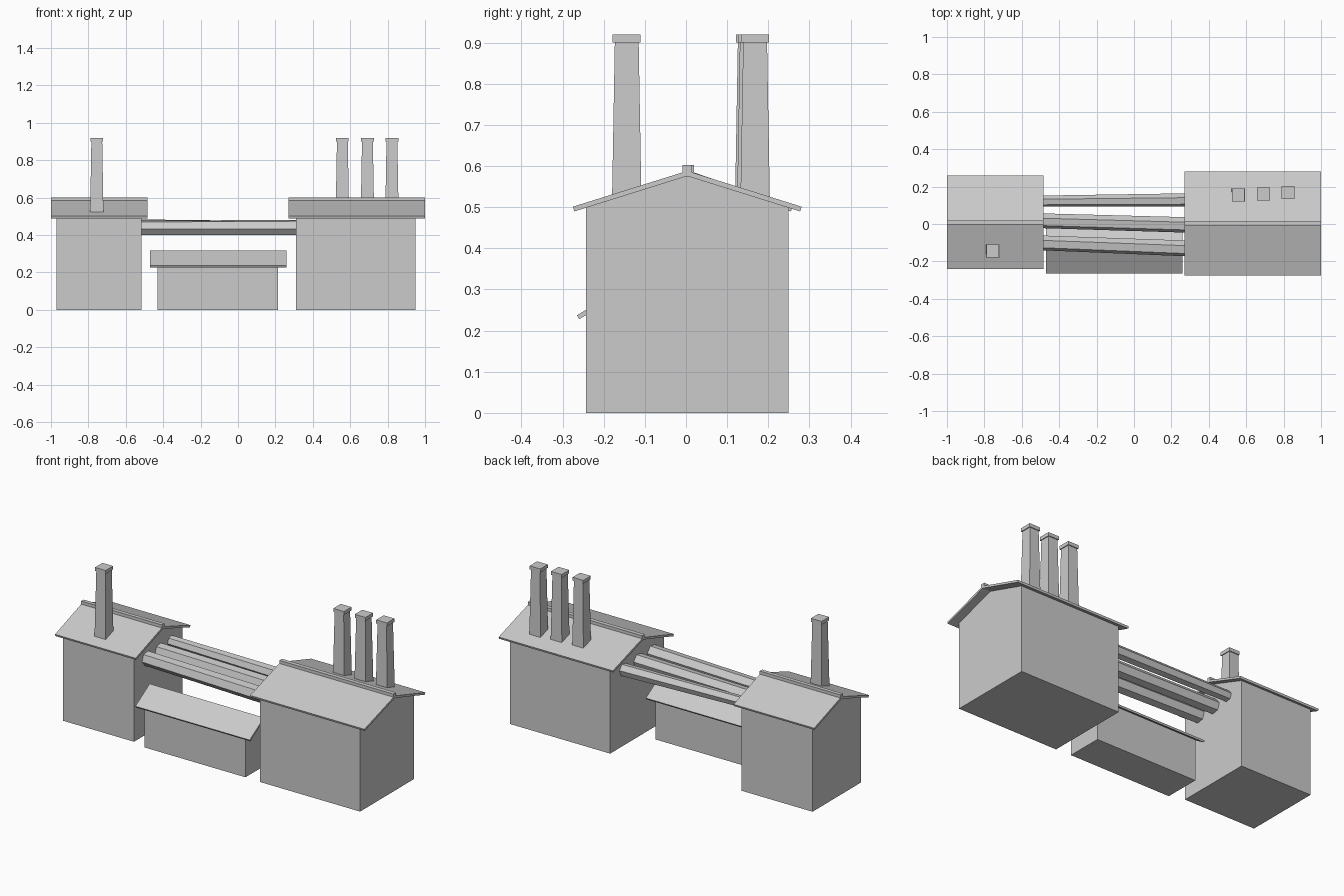
import bpy, math
from mathutils import Vector

cube = bpy.data.objects.get("Cube")
if cube:
    bpy.data.objects.remove(cube, do_unlink=True)

grey = bpy.data.materials.new("plain_grey")
grey.use_nodes = True
COLOR = (0.6, 0.6, 0.6, 1)
grey.diffuse_color = COLOR
grey.node_tree.nodes["Principled BSDF"].inputs["Base Color"].default_value = COLOR


def loft(name, rings):
    """Closed solid through rings of equal point count."""
    n = len(rings[0])
    verts = [p for ring in rings for p in ring]
    faces = [list(range(n))[::-1], [len(verts) - n + i for i in range(n)]]
    for r in range(len(rings) - 1):
        for i in range(n):
            a, b = r * n + i, r * n + (i + 1) % n
            faces.append([a, b, b + n, a + n])
    mesh = bpy.data.meshes.new(name)
    mesh.from_pydata(verts, [], faces)
    mesh.materials.append(grey)
    obj = bpy.data.objects.new(name, mesh)
    bpy.context.collection.objects.link(obj)
    return obj


def extrude_x(name, profile, x0, x1):
    """Extrude a counter-clockwise (y, z) profile along x."""
    return loft(name, [[(x, y, z) for y, z in profile] for x in (x0, x1)])


def gable_house(name, wall_x, roof_x, mid, half, wall_top, eave, eave_top, ridge, thick):
    """Gabled walls under a thin two-sided roof with square-cut eaves."""
    slope = (ridge - eave_top) / eave
    under = ridge - thick * math.hypot(1, slope)
    extrude_x(name + "_walls",
              [(mid - half, 0), (mid + half, 0), (mid + half, wall_top),
               (mid, under), (mid - half, wall_top)], *wall_x)
    dy = thick * slope / math.hypot(1, slope)
    dz = thick / math.hypot(1, slope)
    extrude_x(name + "_roof",
              [(mid - eave + dy, eave_top - dz), (mid, under),
               (mid + eave - dy, eave_top - dz), (mid + eave, eave_top),
               (mid, ridge), (mid - eave, eave_top)], *roof_x)


def ridge_beam(name, mid, half, x0, x1):
    extrude_x(name, [(mid - half, 0.575), (mid + half, 0.575),
                     (mid + half, 0.602), (mid - half, 0.602)], x0, x1)


def chimney(name, x, y):
    """Tapered square stack with a flat cap."""
    def square(h, z):
        return [(x - h, y - h, z), (x + h, y - h, z), (x + h, y + h, z), (x - h, y + h, z)]
    loft(name + "_stack", [square(0.036, 0.5), square(0.029, 0.9)])
    loft(name + "_cap", [square(0.034, 0.9), square(0.034, 0.92)])


def pipe(name, start, end, r0, r1):
    """Six-sided pipe, rolled slightly about its length."""
    rings = []
    for p, r in ((start, r0), (end, r1)):
        angles = [math.radians(10 + 60 * i) for i in range(6)]
        rings.append([Vector(p) + Vector((0, r * math.cos(a), r * math.sin(a))) for a in angles])
    loft(name, rings)


# Two main halls
gable_house("large_hall", (0.31, 0.95), (0.27, 1.0), 0.003, 0.246, 0.5,
            0.278, 0.501, 0.588, 0.012)
ridge_beam("large_hall_ridge", 0.003, 0.012, 0.27, 1.0)
gable_house("small_hall", (-0.97, -0.515), (-1.0, -0.485), 0.009, 0.222, 0.5,
            0.25, 0.501, 0.588, 0.012)
ridge_beam("small_hall_ridge", 0.009, 0.011, -1.0, -0.485)

# Low shed between the halls
gable_house("shed", (-0.43, 0.215), (-0.47, 0.26), -0.135, 0.104, 0.237,
            0.13, 0.237, 0.317, 0.011)

# Chimneys
for i, (x, y) in enumerate([(0.558, 0.155), (0.692, 0.16), (0.823, 0.168)]):
    chimney(f"large_hall_chimney_{i + 1}", x, y)
chimney("small_hall_chimney", -0.755, -0.144)

# Pipes linking the halls
pipe("back_pipe", (-0.52, 0.122, 0.455), (0.32, 0.129, 0.44), 0.03, 0.036)
pipe("middle_pipe", (-0.52, 0.018, 0.44), (0.32, -0.006, 0.44), 0.04, 0.042)
pipe("front_pipe", (-0.52, -0.1, 0.439), (0.32, -0.132, 0.441), 0.04, 0.043)
